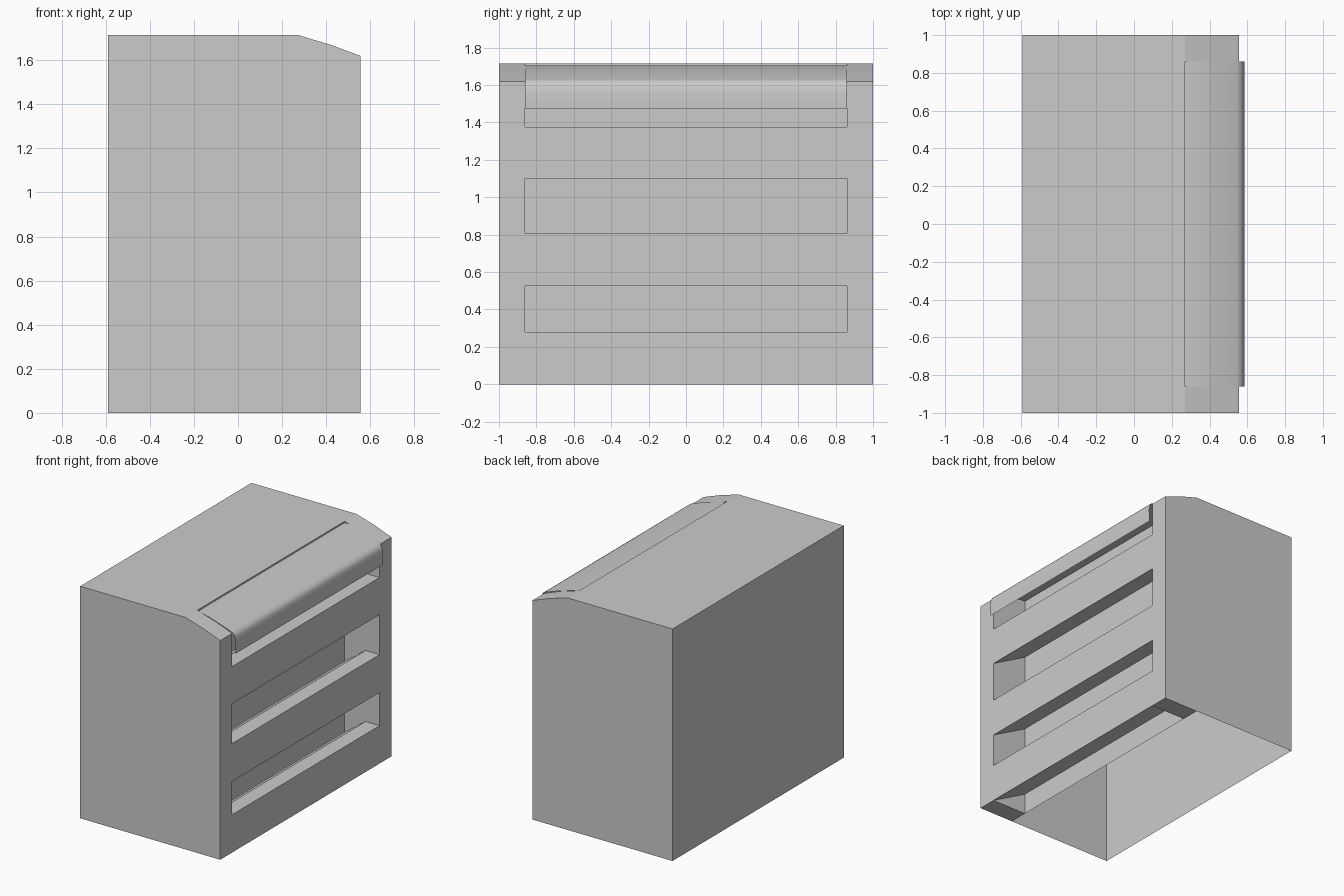
import bpy, bmesh, math

if "Cube" in bpy.data.objects:
    bpy.data.objects.remove(bpy.data.objects["Cube"])


def extrude_profile(name, pts, y0, y1, closed=True, smooth=False):
    """Sweep an (x, z) profile along y; closed profiles get end caps."""
    bm = bmesh.new()
    a = [bm.verts.new((x, y0, z)) for x, z in pts]
    b = [bm.verts.new((x, y1, z)) for x, z in pts]
    n = len(pts)
    for i in range(n if closed else n - 1):
        j = (i + 1) % n
        bm.faces.new((a[i], a[j], b[j], b[i]))
    if closed:
        bm.faces.new(a)
        bm.faces.new(b)
    bmesh.ops.recalc_face_normals(bm, faces=bm.faces)
    me = bpy.data.meshes.new(name)
    bm.to_mesh(me)
    bm.free()
    ob = bpy.data.objects.new(name, me)
    bpy.context.collection.objects.link(ob)
    if smooth:
        bpy.ops.object.select_all(action='DESELECT')
        ob.select_set(True)
        bpy.context.view_layer.objects.active = ob
        bpy.ops.object.shade_smooth_by_angle(angle=math.radians(40))
    return ob


BACK, INNER, FRONT = -0.59, 0.27, 0.555
TOP, HALF = 1.715, 0.86

# hollow main body, open at the bottom
body = extrude_profile("cabinet_body",
                       [(BACK, 0), (INNER, 0), (INNER, TOP), (BACK, TOP)], -1, 1)
bm = bmesh.new()
bm.from_mesh(body.data)
floor = [f for f in bm.faces if all(v.co.z < 0.001 for v in f.verts)]
bmesh.ops.delete(bm, geom=floor, context='FACES_ONLY')
bm.to_mesh(body.data)
bm.free()

# side pillars framing the slots
pillar = [(INNER, 0), (FRONT, 0), (FRONT, 1.62), (0.42, 1.67), (INNER, TOP)]
for side, (y0, y1) in {"front": (-1, -HALF), "back": (HALF, 1)}.items():
    extrude_profile(side + "_pillar", pillar, y0, y1, smooth=True)

# tray fronts with a flat lip and an underside rising towards the inner wall
for i, (z0, z1) in enumerate([(0, 0.28), (0.525, 0.805), (1.10, 1.375)]):
    extrude_profile("tray_%d" % (i + 1),
                    [(FRONT, z0), (FRONT, z1), (0.44, z1), (INNER, z0 + 0.155)],
                    -HALF, HALF)

# thin curved flap over the top slot
extrude_profile("top_flap",
                [(0.265, 1.704), (0.31, 1.704), (0.42, 1.673), (0.545, 1.63),
                 (0.568, 1.618), (0.578, 1.597), (0.584, 1.56), (0.58, 1.475)],
                -HALF, HALF, closed=False, smooth=True)
